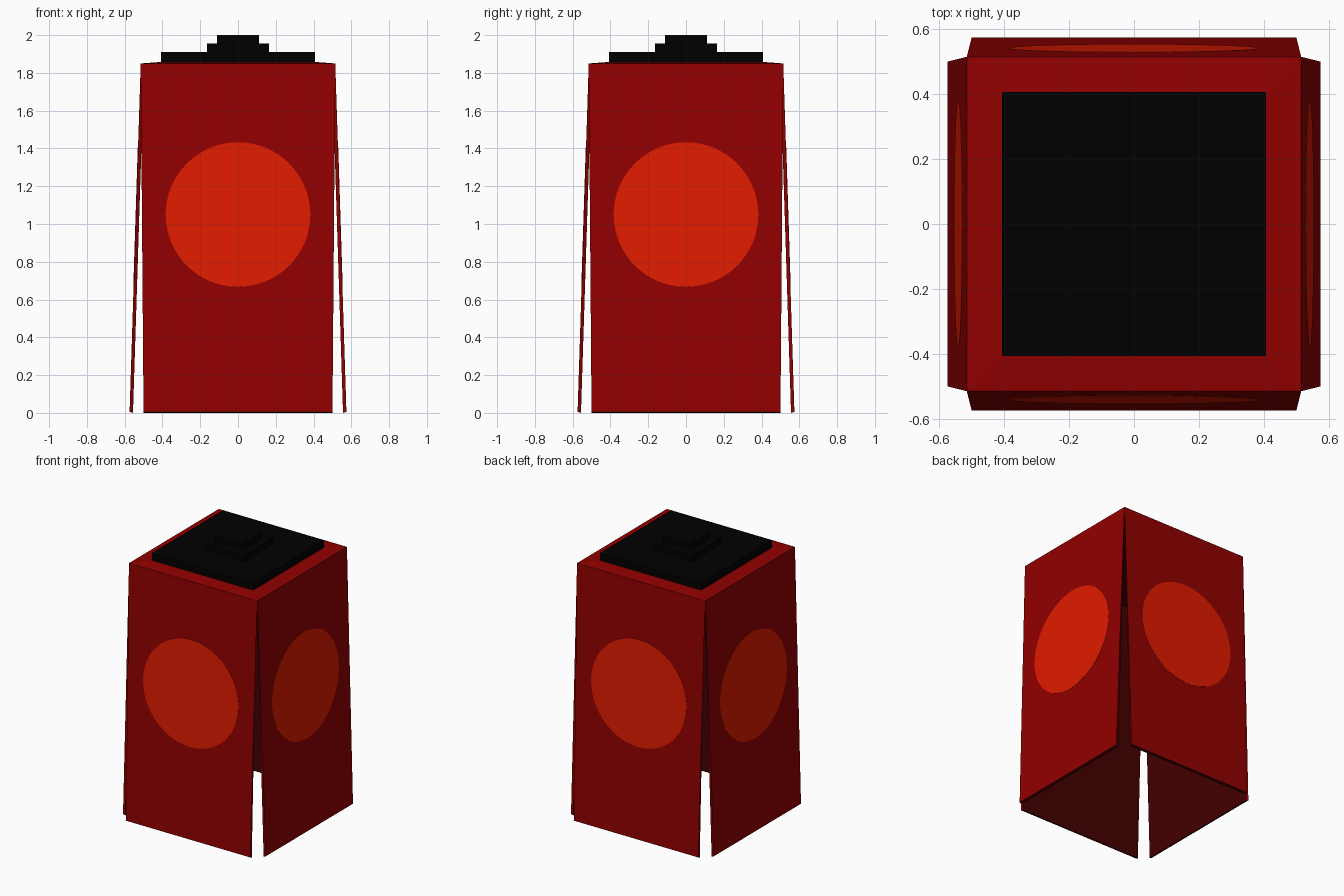
import bpy, math
from mathutils import Matrix, Vector

if "Cube" in bpy.data.objects:
    bpy.data.objects.remove(bpy.data.objects["Cube"])


def material(name, rgb):
    m = bpy.data.materials.new(name)
    m.diffuse_color = (*rgb, 1)
    m.use_nodes = True
    m.node_tree.nodes["Principled BSDF"].inputs["Base Color"].default_value = m.diffuse_color
    return m


RED = material("deep red", (0.285, 0.0, 0.0))
INNER = material("dark maroon", (0.058, 0.0, 0.0))
ORANGE = material("orange red", (0.75, 0.011, 0.0))
BLACK = material("black", (0.0, 0.0, 0.0))


def add(name, verts, faces, mats):
    me = bpy.data.meshes.new(name)
    me.from_pydata(verts, [], faces)
    for m in mats:
        me.materials.append(m)
    me.update()
    ob = bpy.data.objects.new(name, me)
    bpy.context.collection.objects.link(ob)
    return ob


BOX = [(3, 2, 1, 0), (4, 5, 6, 7), (0, 1, 5, 4), (1, 2, 6, 5), (2, 3, 7, 6), (3, 0, 4, 7)]
CORNERS = [(-1, -1), (1, -1), (1, 1), (-1, 1)]


def slab(name, r0, r1, z0, z1, mats):
    """Square slab with half width r0 at the bottom and r1 at the top."""
    verts = [(x * r, y * r, z) for r, z in ((r0, z0), (r1, z1)) for x, y in CORNERS]
    return add(name, verts, BOX, mats)


# Outer face runs between these two lines; the panel flares out to the bottom
TOP_Z, TOP_R, BOT_R, BOT_W, THICK = 1.85, 0.515, 0.574, 0.50, 0.018
LIP = 0.006                                                  # bevel of the bottom edge
slope = Vector((0, BOT_R - TOP_R, TOP_Z - LIP)).normalized()  # up the front wall
normal = Vector((0, -slope.z, slope.y))                      # outward from the front wall

for i, side in enumerate(("front", "right", "back", "left")):
    turn = Matrix.Rotation(i * math.pi / 2, 4, "Z")

    # Flared wall panel, mitred along its top corners
    top_in = TOP_R - THICK
    pts = [(-BOT_W, -BOT_R, LIP), (BOT_W, -BOT_R, LIP),
           (BOT_W, -BOT_R + THICK, 0), (-BOT_W, -BOT_R + THICK, 0),
           (-TOP_R, -TOP_R, TOP_Z), (TOP_R, -TOP_R, TOP_Z),
           (top_in, -top_in, TOP_Z), (-top_in, -top_in, TOP_Z)]
    panel = add(side + "_panel", [turn @ Vector(p) for p in pts], BOX, [RED, INNER])
    inward = turn.to_3x3() @ Vector((0, 1, 0))
    for f in panel.data.polygons:
        if f.normal.dot(inward) > 0.9 or f.normal.z < -0.9:
            f.material_index = 1

    # Round painted spot lying on the wall
    z = 1.05
    centre = Vector((0, -BOT_R, LIP)) + slope * ((z - LIP) / slope.z)
    n, radius = 64, 0.383
    ring = []
    for lift in (-0.001, 0.0015):
        for k in range(n):
            a = 2 * math.pi * k / n
            p = centre + Vector((1, 0, 0)) * radius * math.cos(a) + slope * radius * math.sin(a)
            ring.append(turn @ (p + normal * lift))
    faces = [tuple(range(n - 1, -1, -1)), tuple(range(n, 2 * n))]
    faces += [(k, (k + 1) % n, n + (k + 1) % n, n + k) for k in range(n)]
    add(side + "_spot", ring, faces, [ORANGE])

# Slightly raised roof with a dark underside
roof = slab("roof", TOP_R, 0.407, TOP_Z, 1.858, [RED, INNER])
roof.data.polygons[0].material_index = 1

# Stepped cap
for name, r, z0, z1 in (("cap_base", 0.407, 1.855, 1.91),
                        ("cap_step", 0.165, 1.91, 1.955),
                        ("cap_top", 0.112, 1.955, 2.0)):
    slab(name, r, r, z0, z1, [BLACK])
